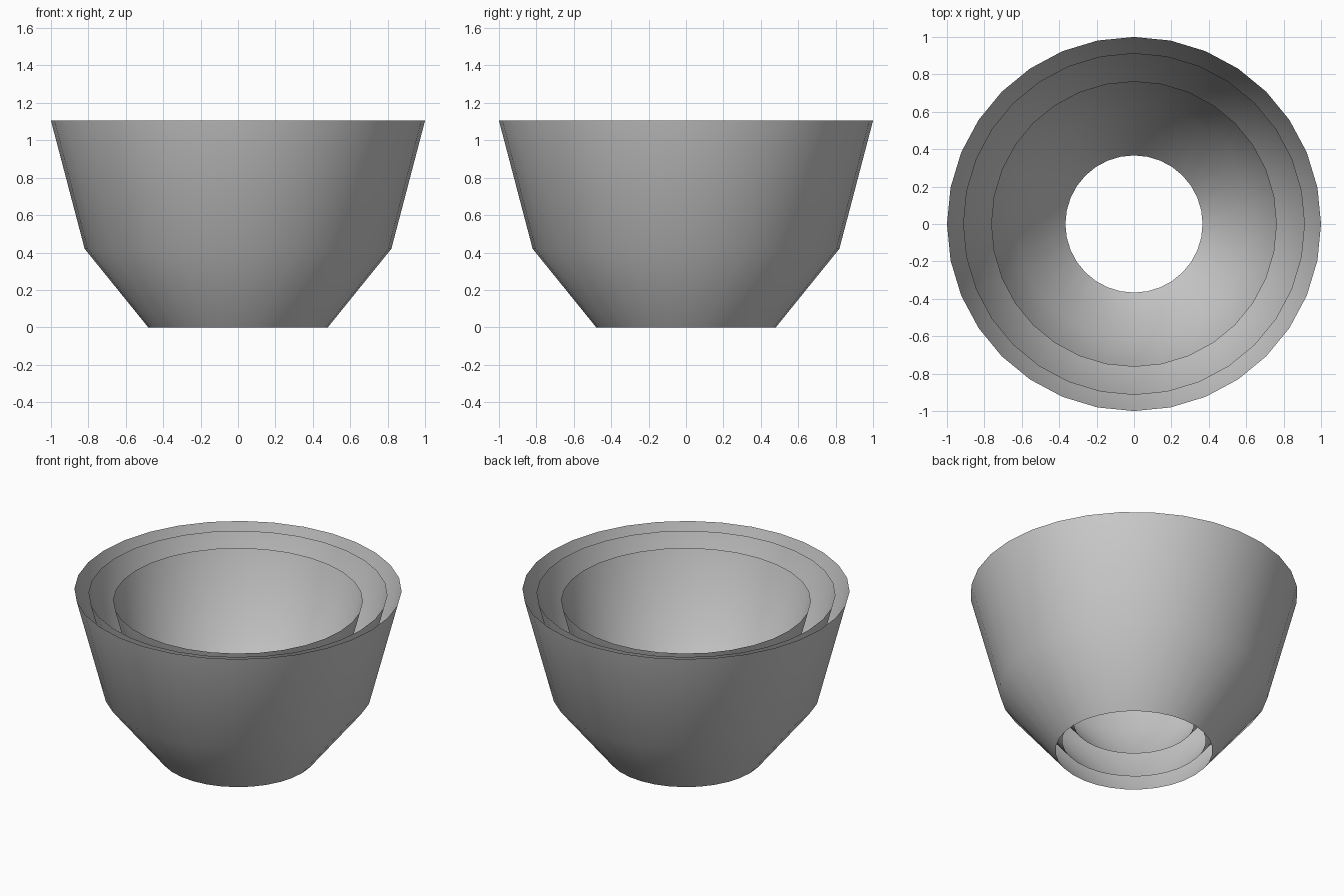
import bpy
import math

if "Cube" in bpy.data.objects:
    bpy.data.objects.remove(bpy.data.objects["Cube"])

SIDES = 32
PROFILE = [(0.48, 0.0), (0.82, 0.42), (1.0, 1.105)]  # radius, height
PIVOT_Z = 0.80  # nested shells shrink towards this height

grey = bpy.data.materials.new("light grey")
grey.diffuse_color = (0.6, 0.6, 0.6, 1)
grey.use_nodes = True
grey.node_tree.nodes["Principled BSDF"].inputs["Base Color"].default_value = grey.diffuse_color


def make_shell(name, scale):
    """Open, single-walled flared ring, scaled about the pivot height."""
    verts, faces = [], []
    for r, z in PROFILE:
        for i in range(SIDES):
            a = 2 * math.pi * i / SIDES
            verts.append((r * scale * math.cos(a), r * scale * math.sin(a),
                          PIVOT_Z + (z - PIVOT_Z) * scale))
    for k in range(len(PROFILE) - 1):
        for i in range(SIDES):
            j = (i + 1) % SIDES
            a, b = k * SIDES, (k + 1) * SIDES
            faces.append((a + i, a + j, b + j, b + i))
    mesh = bpy.data.meshes.new(name)
    mesh.from_pydata(verts, [], faces)
    mesh.materials.append(grey)
    mesh.shade_smooth()
    obj = bpy.data.objects.new(name, mesh)
    bpy.context.collection.objects.link(obj)


# Three nested shells
make_shell("outer_shell", 1.0)
make_shell("middle_shell", 0.914)
make_shell("inner_shell", 0.764)
